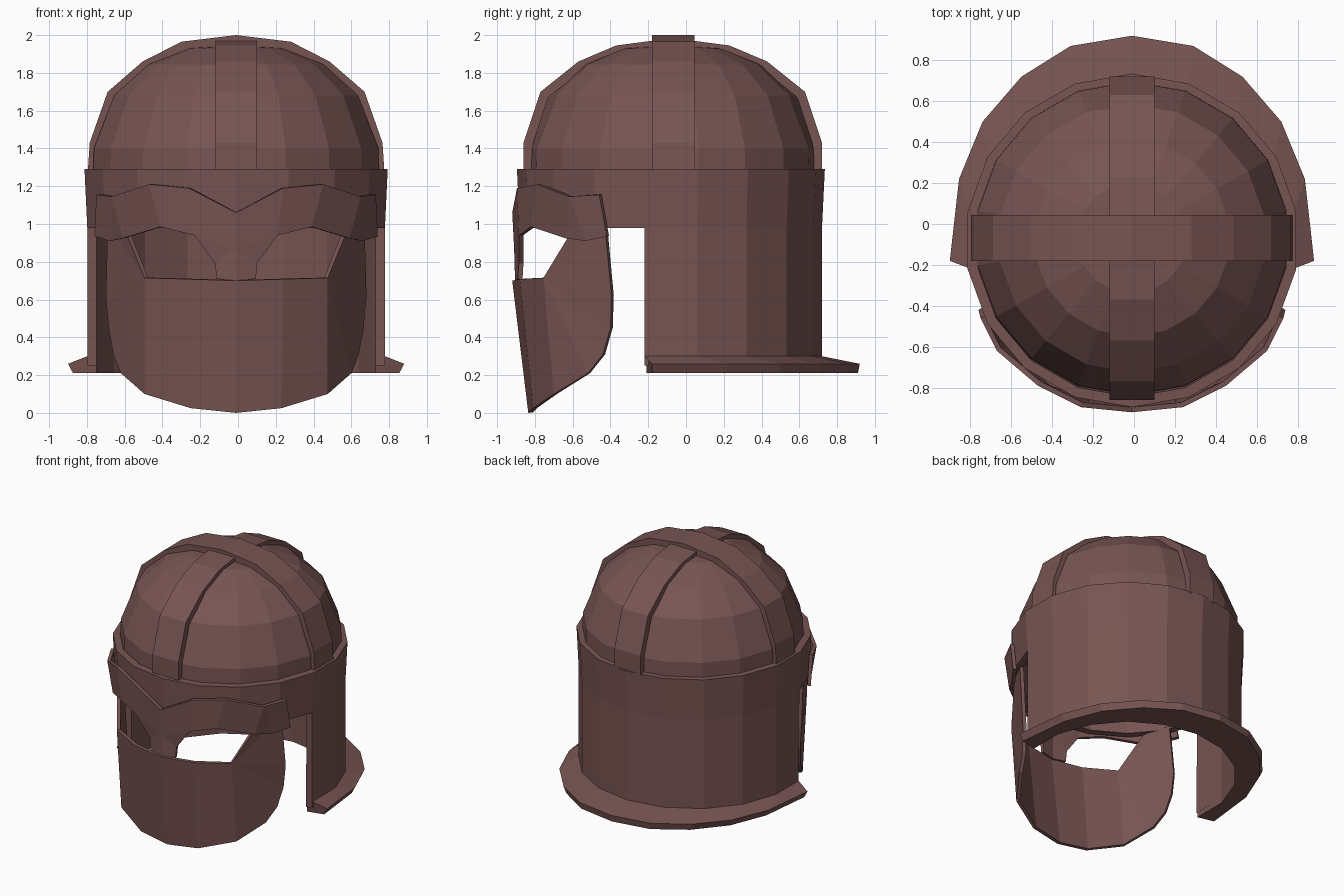
import bpy, bmesh
from math import sin, cos, radians
from mathutils import Vector

cube = bpy.data.objects.get("Cube")
if cube:
    bpy.data.objects.remove(cube)

SIDES = 18
CX, CY = -0.01, -0.08

brown = bpy.data.materials.new("dull_red_brown")
brown.use_nodes = True
colour = (0.185, 0.09, 0.085, 1)
brown.diffuse_color = colour
brown.node_tree.nodes["Principled BSDF"].inputs["Base Color"].default_value = colour
brown.node_tree.nodes["Principled BSDF"].inputs["Roughness"].default_value = 0.8


def build(name, verts, faces, thickness=0, mirror=False, origin=(CX, 0, 0)):
    """Make a flat-shaded part, optionally mirrored and thickened inward."""
    bm = bmesh.new()
    vs = [bm.verts.new(v) for v in verts]
    for f in faces:
        bm.faces.new([vs[i] for i in f])
    bmesh.ops.delete(bm, geom=[v for v in bm.verts if not v.link_faces], context='VERTS')
    if not thickness:
        bmesh.ops.recalc_face_normals(bm, faces=bm.faces)
    me = bpy.data.meshes.new(name)
    bm.to_mesh(me)
    bm.free()
    me.materials.append(brown)
    ob = bpy.data.objects.new(name, me)
    ob.location = origin
    bpy.context.collection.objects.link(ob)
    if mirror:
        ob.modifiers.new("mirror", 'MIRROR').use_clip = True
    if thickness:
        mod = ob.modifiers.new("shell", 'SOLIDIFY')
        mod.thickness = thickness
        mod.offset = -1
    return ob


def polar(i, r, z):
    a = radians(-10 + 360 / SIDES * i)
    return (r * cos(a), r * sin(a), z)


def ring_face(i, j):
    n = (i + 1) % SIDES
    return (j * SIDES + i, j * SIDES + n, (j + 1) * SIDES + n, (j + 1) * SIDES + i)


# Faceted dome
profile = [(0.768, 1.25), (0.765, 1.40), (0.655, 1.68), (0.48, 1.845), (0.27, 1.93)]
verts = [polar(i, r, z) for r, z in profile for i in range(SIDES)] + [(0, 0, 1.95)]
faces = [ring_face(i, j) for j in range(len(profile) - 1) for i in range(SIDES)]
last = (len(profile) - 1) * SIDES
faces += [(last + i, last + (i + 1) % SIDES, len(verts) - 1) for i in range(SIDES)]
build("dome", verts, faces, 0.035, origin=(CX, -0.07, 0))

# Full headband that runs down into the open-fronted neck wall
profile = [(0.80, 0.25), (0.80, 0.98), (0.815, 1.29)]
verts = [polar(i, r, z) for r, z in profile for i in range(SIDES)]
faces = [ring_face(i, 1) for i in range(SIDES)] + [ring_face(i, 0) for i in range(10)]
build("headband_and_neck_wall", verts, faces, 0.05, origin=(CX, CY, 0))

# Flared neck rim, swept around the back with a five-point section
half = [(0.89, -0.10), (0.845, 0.30), (0.73, 0.58), (0.54, 0.80), (0.30, 0.95)]
outer = half + [(0, 1.0)] + [(-x, y) for x, y in reversed(half)]
verts = []
for i, (x, y) in enumerate(outer):
    verts += [polar(i, 0.80, 0.30), (x, y, 0.26), (x * 0.97, y * 0.99, 0.21),
              polar(i, 0.75, 0.21), polar(i, 0.75, 0.30)]
faces = [(5 * i + k, 5 * i + (k + 1) % 5, 5 * i + 5 + (k + 1) % 5, 5 * i + 5 + k)
         for i in range(len(outer) - 1) for k in range(5)]
faces += [tuple(range(5)), tuple(range(len(verts) - 5, len(verts)))]
build("neck_rim", verts, faces, origin=(CX, CY, 0))


# Two crossed straps over the dome
def strap(name, half_profile, width, quarter_turn, y):
    pts = [(-a, z) for a, z in half_profile]
    pts += [(a, z) for a, z in reversed(half_profile) if a > 0]
    vs = []
    for a, z in pts:
        for w in (-width / 2, width / 2):
            vs.append((-w, a, z) if quarter_turn else (a, w, z))
    fs = [(2 * i, 2 * i + 2, 2 * i + 3, 2 * i + 1) for i in range(len(pts) - 1)]
    build(name, vs, fs, 0.05, origin=(CX, y, 0))


strap("side_to_side_strap", [(0.785, 1.28), (0.775, 1.43), (0.68, 1.70), (0.495, 1.86),
                             (0.29, 1.965), (0, 2.0)], 0.225, False, -0.068)
strap("front_to_back_strap", [(0.79, 1.28), (0.79, 1.43), (0.70, 1.70), (0.50, 1.86),
                              (0.30, 1.945), (0.11, 1.97)], 0.22, True, -0.07)

# Brow band with nose guard, half of it mirrored
brow = [(0, -0.92, 1.06), (0.25, -0.895, 1.19), (0.46, -0.79, 1.21), (0.66, -0.62, 1.145),
        (0.74, -0.46, 1.155),
        (0, -0.91, 0.87), (0.22, -0.885, 0.94), (0.40, -0.82, 0.985), (0.60, -0.64, 0.925),
        (0.67, -0.53, 0.91), (0.75, -0.42, 0.935),
        (0, -0.905, 0.70), (0.105, -0.89, 0.71), (0.11, -0.885, 0.79)]
faces = [(5, 6, 1, 0), (6, 7, 2, 1), (7, 8, 3, 2), (8, 9, 3), (9, 10, 4, 3),
         (11, 12, 13, 5), (5, 13, 6)]
build("brow_and_nose_guard", brow, faces, 0.025, mirror=True)

# Face guard with cheek plates rising beside the eye openings, half mirrored
guard = [(0, -0.92, 0.70), (0.25, -0.88, 0.708), (0.485, -0.755, 0.715), (0.59, -0.60, 0.97),
         (0.68, -0.43, 1.0),
         (0, -0.835, 0), (0.24, -0.81, 0.025), (0.485, -0.70, 0.10), (0.61, -0.52, 0.21),
         (0.65, -0.44, 0.31), (0.675, -0.40, 0.45), (0.69, -0.395, 0.62)]
faces = [(5, 6, 1, 0), (6, 7, 2, 1), (7, 8, 2), (8, 9, 2), (9, 10, 2), (10, 11, 2),
         (11, 4, 2), (4, 3, 2)]
build("face_guard", guard, faces, 0.025, mirror=True)
